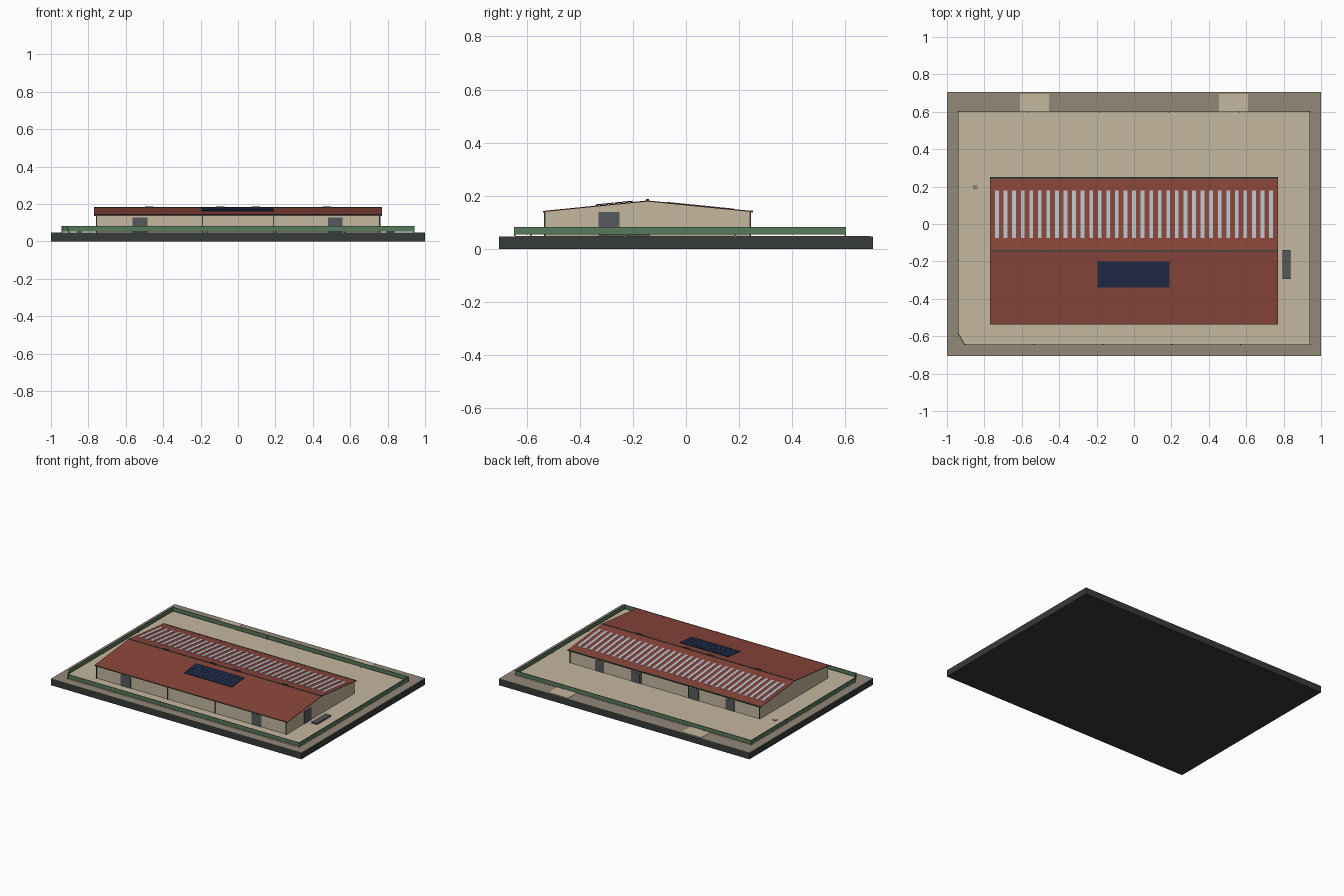
import bpy, bmesh, math
from mathutils import Vector

old = bpy.data.objects.get("Cube")
if old:
    bpy.data.objects.remove(old, do_unlink=True)


def material(name, hex_code):
    def linear(c):
        return c / 12.92 if c <= 0.04045 else ((c + 0.055) / 1.055) ** 2.4
    rgb = [linear(int(hex_code[i:i + 2], 16) / 255) for i in (0, 2, 4)]
    m = bpy.data.materials.new(name)
    m.use_nodes = True
    m.diffuse_color = (*rgb, 1)
    m.node_tree.nodes["Principled BSDF"].inputs["Base Color"].default_value = (*rgb, 1)
    return m


SLAB = material("dark_slab", "363b38")
PAVING = material("grey_brown_paving", "93897a")
SAND = material("sand", "c4b79f")
RED = material("roof_red", "8a453a")
GLASS = material("skylight_glass", "b9c4ce")
SOLAR = material("solar_blue", "202b4a")
GREEN = material("fence_green", "587a5c")
DOOR = material("door_grey", "565a5d")
TRIM = material("trim_dark_green", "3c4a42")


def finish(name, bm, mat):
    bmesh.ops.recalc_face_normals(bm, faces=bm.faces)
    mesh = bpy.data.meshes.new(name)
    bm.to_mesh(mesh)
    bm.free()
    mesh.materials.append(mat)
    obj = bpy.data.objects.new(name, mesh)
    bpy.context.collection.objects.link(obj)
    return obj


def extrude(bm, points, offset):
    """Close a flat outline into a solid by sweeping it along offset."""
    face = bm.faces.new([bm.verts.new(p) for p in points])
    new = bmesh.ops.extrude_face_region(bm, geom=[face])["geom"]
    bmesh.ops.translate(bm, vec=offset, verts=[v for v in new if isinstance(v, bmesh.types.BMVert)])


def add_box(bm, x, y, z):
    extrude(bm, [(x[0], y[0], z[0]), (x[1], y[0], z[0]), (x[1], y[1], z[0]), (x[0], y[1], z[0])],
            (0, 0, z[1] - z[0]))


def boxes(name, items, mat):
    bm = bmesh.new()
    for item in items:
        add_box(bm, *item)
    return finish(name, bm, mat)


# Building measurements
FRONT, BACK, RIDGE = -0.535, 0.245, -0.145
EAVE, PEAK, GROUND = 0.142, 0.181, 0.049


def roof_z(y):
    edge = FRONT if y < RIDGE else BACK
    return PEAK - (PEAK - EAVE) * (y - RIDGE) / (edge - RIDGE)


def add_roof_plate(bm, x, y, lift, thick):
    extrude(bm, [(x[i], y[j], roof_z(y[j]) + lift) for i, j in ((0, 0), (1, 0), (1, 1), (0, 1))],
            (0, 0, thick))


# Ground: slab, paving, yard and two driveways
boxes("base_slab", [((-1, 1), (-0.705, 0.705), (0, 0.045))], SLAB)
boxes("paving", [((-1, 1), (-0.705, 0.705), (0.045, 0.047))], PAVING)
outline = [(-0.905, -0.645), (0.94, -0.645), (0.94, 0.6), (-0.94, 0.6), (-0.94, -0.585)]
bm = bmesh.new()
extrude(bm, [(x, y, 0.047) for x, y in outline], (0, 0, 0.002))
finish("yard", bm, SAND)
boxes("driveways", [((s * 0.532 - 0.078, s * 0.532 + 0.078), (0.6, 0.695), (0.047, 0.049))
                    for s in (-1, 1)], SAND)

# Fence panels following the yard outline, with slim posts
panels, posts = bmesh.new(), bmesh.new()
for a, b in zip(outline, outline[1:] + outline[:1]):
    a, b = Vector((*a, 0.054)), Vector((*b, 0.054))
    run = b - a
    side = Vector((-run.y, run.x, 0)).normalized() * 0.002
    extrude(panels, [a - side, b - side, b + side, a + side], (0, 0, 0.028))
    count = max(1, round(run.length / 0.4))
    for i in range(count):
        p = a + run * i / count
        add_box(posts, (p.x - 0.003, p.x + 0.003), (p.y - 0.003, p.y + 0.003), (GROUND, 0.083))
finish("fence_panels", panels, GREEN)
finish("fence_posts", posts, GREEN)

# Hall body with gable ends
bm = bmesh.new()
profile = [(-0.53, GROUND), (0.24, GROUND), (0.24, roof_z(0.24) - 0.002),
           (RIDGE, PEAK - 0.002), (-0.53, roof_z(-0.53) - 0.002)]
extrude(bm, [(-0.76, y, z) for y, z in profile], (1.52, 0, 0))
finish("hall_walls", bm, SAND)

# Roof slopes, ridge cap, gutter and vents
bm = bmesh.new()
add_roof_plate(bm, (-0.77, 0.77), (FRONT, RIDGE), -0.003, 0.004)
add_roof_plate(bm, (-0.77, 0.77), (RIDGE, BACK), -0.003, 0.004)
finish("roof", bm, RED)
boxes("ridge_cap", [((-0.77, 0.77), (RIDGE - 0.003, RIDGE + 0.005), (PEAK - 0.002, PEAK + 0.003))], TRIM)
boxes("gutters", [((-0.77, 0.77), (0.241, 0.252), (EAVE - 0.005, EAVE + 0.002)),
                  ((-0.77, 0.77), (-0.538, -0.533), (EAVE - 0.005, EAVE))], TRIM)
boxes("ridge_vents", [((x - 0.022, x + 0.022), (RIDGE - 0.005, RIDGE + 0.006), (PEAK, 0.188))
                      for x in (-0.475, -0.095, 0.095, 0.475)], TRIM)

# Skylight strips on the back slope
bm = bmesh.new()
for i in range(33):
    x = (i - 16) * 0.0458
    add_roof_plate(bm, (x - 0.01, x + 0.01), (-0.075, 0.18), 0.001, 0.002)
finish("skylights", bm, GLASS)

# Solar array on the front slope
bm = bmesh.new()
cols, rows = 12, 4
for c in range(cols):
    for r in range(rows):
        x, y = -0.195 + c * 0.386 / cols, -0.34 + r * 0.14 / rows
        add_roof_plate(bm, (x, x + 0.386 / cols - 0.0008), (y, y + 0.14 / rows - 0.0008), 0.002, 0.004)
finish("solar_panels", bm, SOLAR)

# Doors on the front, back and one gable
boxes("front_doors", [((x - 0.04, x + 0.04), (-0.533, -0.529), (GROUND, 0.128)) for x in (-0.525, 0.52)], DOOR)
boxes("back_doors", [((x - 0.035, x + 0.035), (0.239, 0.243), (GROUND, 0.125))
                     for x in (-0.52, -0.235, 0.235, 0.52)], DOOR)
boxes("side_door", [((0.759, 0.763), (-0.33, -0.25), (GROUND, 0.138))], DOOR)

# Downpipes on the long walls
boxes("downpipes", [((x - 0.002, x + 0.002), y, (GROUND, EAVE - 0.002))
                    for x in (-0.757, -0.19, 0.19, 0.757) for y in ((-0.534, -0.53), (0.24, 0.244))], TRIM)

# Small yard fittings
boxes("side_rack", [((0.795, 0.838), (-0.295, -0.138), (GROUND, 0.06))], DOOR)
boxes("yard_cover", [((-0.862, -0.838), (0.185, 0.208), (GROUND, 0.053))], PAVING)
